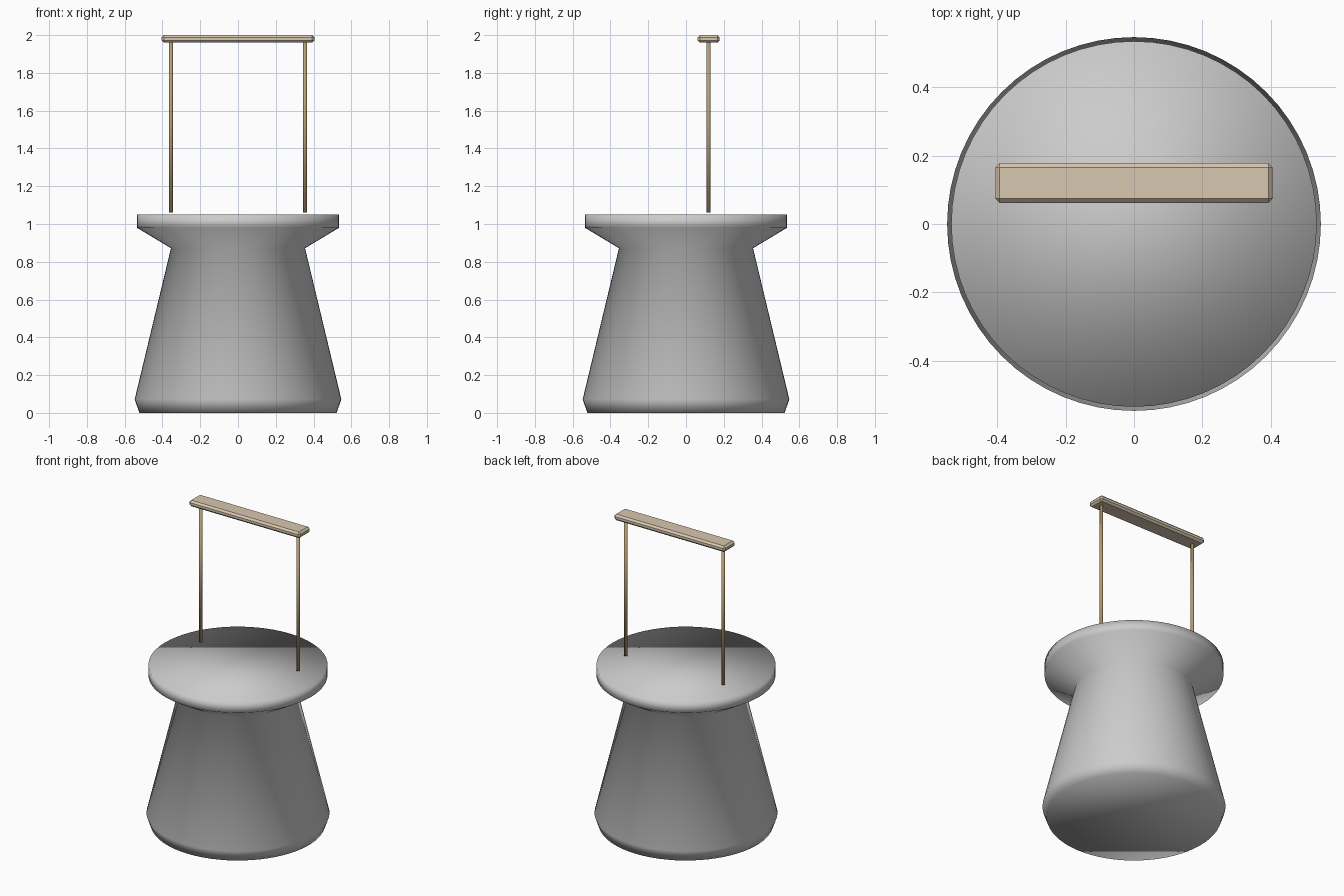
import bpy, bmesh, math

if "Cube" in bpy.data.objects:
    bpy.data.objects.remove(bpy.data.objects["Cube"])


def material(name, rgb):
    mat = bpy.data.materials.new(name)
    mat.diffuse_color = (*rgb, 1)
    mat.use_nodes = True
    mat.node_tree.nodes["Principled BSDF"].inputs["Base Color"].default_value = mat.diffuse_color
    return mat


def finish(name, bm, mat=None):
    bmesh.ops.recalc_face_normals(bm, faces=bm.faces)
    mesh = bpy.data.meshes.new(name)
    bm.to_mesh(mesh)
    bm.free()
    obj = bpy.data.objects.new(name, mesh)
    bpy.context.collection.objects.link(obj)
    if mat:
        mesh.materials.append(mat)
    return obj


def lathe(name, profile, sides, mat=None):
    """Capped solid of revolution about z from (radius, height) pairs."""
    bm = bmesh.new()
    rings = [[bm.verts.new((r * math.cos(2 * math.pi * i / sides),
                            r * math.sin(2 * math.pi * i / sides), z))
              for i in range(sides)] for r, z in profile]
    for a, b in zip(rings, rings[1:]):
        for i in range(sides):
            j = (i + 1) % sides
            bm.faces.new((a[i], a[j], b[j], b[i]))
    bm.faces.new(rings[0])
    bm.faces.new(rings[-1])
    for f in bm.faces:
        f.smooth = True
    return finish(name, bm, mat)


wood = material("light_wood", (0.68, 0.57, 0.43))
brass = material("post_tan", (0.47, 0.34, 0.17))
POST_X, BACK_Y = 0.355, 0.12

# Pedestal and seat: one softly shaded turned body
lathe("seat_body", [(0.522, 0), (0.547, 0.072), (0.355, 0.872),
                    (0.535, 0.98), (0.535, 1.05)], 64)

# Slim back posts, ending just above the seat
for name, x in (("left_post", -POST_X), ("right_post", POST_X)):
    post = lathe(name, [(0.011, 1.06), (0.011, 1.965)], 12, brass)
    post.location = (x, BACK_Y, 0)

# Chamfered top rail
bm = bmesh.new()
bmesh.ops.create_cube(bm, size=1)
bmesh.ops.scale(bm, vec=(0.81, 0.116, 0.04), verts=bm.verts)
rail = finish("top_rail", bm, wood)
rail.location = (0, BACK_Y, 1.98)
bevel = rail.modifiers.new("chamfer", "BEVEL")
bevel.width = 0.012
bevel.segments = 1
